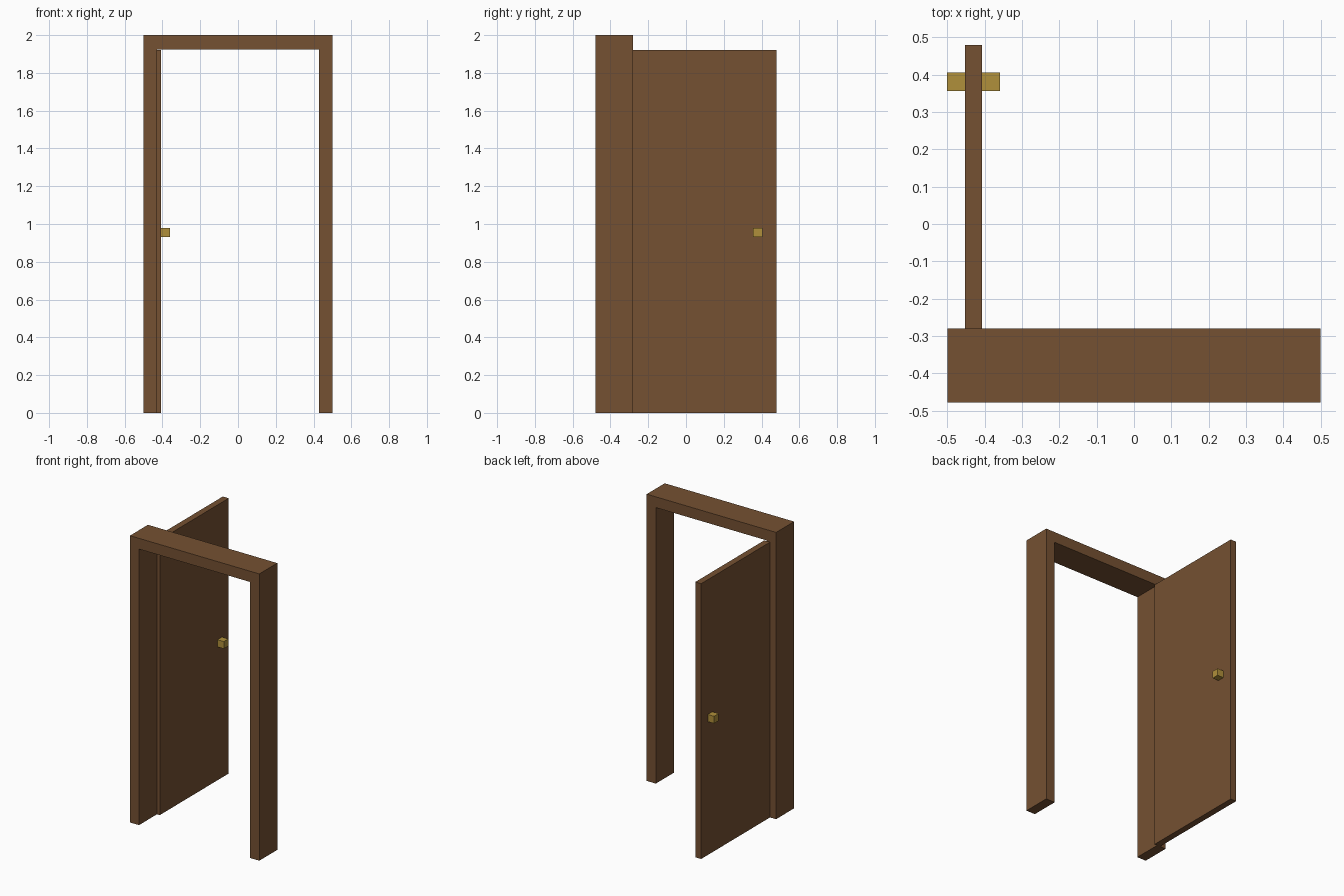
import bpy
import bmesh
from mathutils import Vector

cube = bpy.data.objects.get("Cube")
if cube:
    bpy.data.objects.remove(cube, do_unlink=True)


def make_material(name, rgb):
    mat = bpy.data.materials.new(name)
    mat.use_nodes = True
    color = (*rgb, 1.0)
    mat.diffuse_color = color
    mat.node_tree.nodes["Principled BSDF"].inputs["Base Color"].default_value = color
    return mat


def add_object(name, bm, mat):
    bmesh.ops.recalc_face_normals(bm, faces=bm.faces)
    mesh = bpy.data.meshes.new(name)
    bm.to_mesh(mesh)
    bm.free()
    mesh.materials.append(mat)
    obj = bpy.data.objects.new(name, mesh)
    bpy.context.collection.objects.link(obj)
    return obj


def box(name, low, high, mat):
    low, high = Vector(low), Vector(high)
    bm = bmesh.new()
    bmesh.ops.create_cube(bm, size=1)
    bmesh.ops.scale(bm, vec=high - low, verts=bm.verts)
    bmesh.ops.translate(bm, vec=(low + high) / 2, verts=bm.verts)
    return add_object(name, bm, mat)


def extruded_profile(name, points, y_front, y_back, mat):
    bm = bmesh.new()
    face = bm.faces.new([bm.verts.new((x, y_front, z)) for x, z in points])
    result = bmesh.ops.extrude_face_region(bm, geom=[face], use_keep_orig=True)
    moved = [v for v in result["geom"] if isinstance(v, bmesh.types.BMVert)]
    bmesh.ops.translate(bm, vec=(0, y_back - y_front, 0), verts=moved)
    return add_object(name, bm, mat)


wood = make_material("brown wood", (0.178, 0.082, 0.032))
brass = make_material("brass", (0.434, 0.279, 0.043))

# Door frame: one arch-shaped profile with two jambs and a header
half_width, inner, height, header = 0.499, 0.429, 2.0, 1.925
front, back = -0.478, -0.28
arch = [(-half_width, 0), (-half_width, height), (half_width, height), (half_width, 0),
        (inner, 0), (inner, header), (-inner, header), (-inner, 0)]
extruded_profile("door_frame", arch, front, back, wood)

# Door panel, swung open to a right angle
door_x, door_half = -0.43, 0.0225
box("door_panel", (door_x - door_half, back, 0),
    (door_x + door_half, 0.479, 1.92), wood)

# Square knobs on both faces of the panel
knob_y, knob_z, knob_half, knob_reach = 0.381, 0.955, 0.025, 0.0485
for name, side in (("right_knob", -1), ("left_knob", 1)):
    ends = sorted((door_x + side * door_half, door_x + side * (door_half + knob_reach)))
    box(name, (ends[0], knob_y - knob_half, knob_z - knob_half),
        (ends[1], knob_y + knob_half, knob_z + knob_half), brass)
